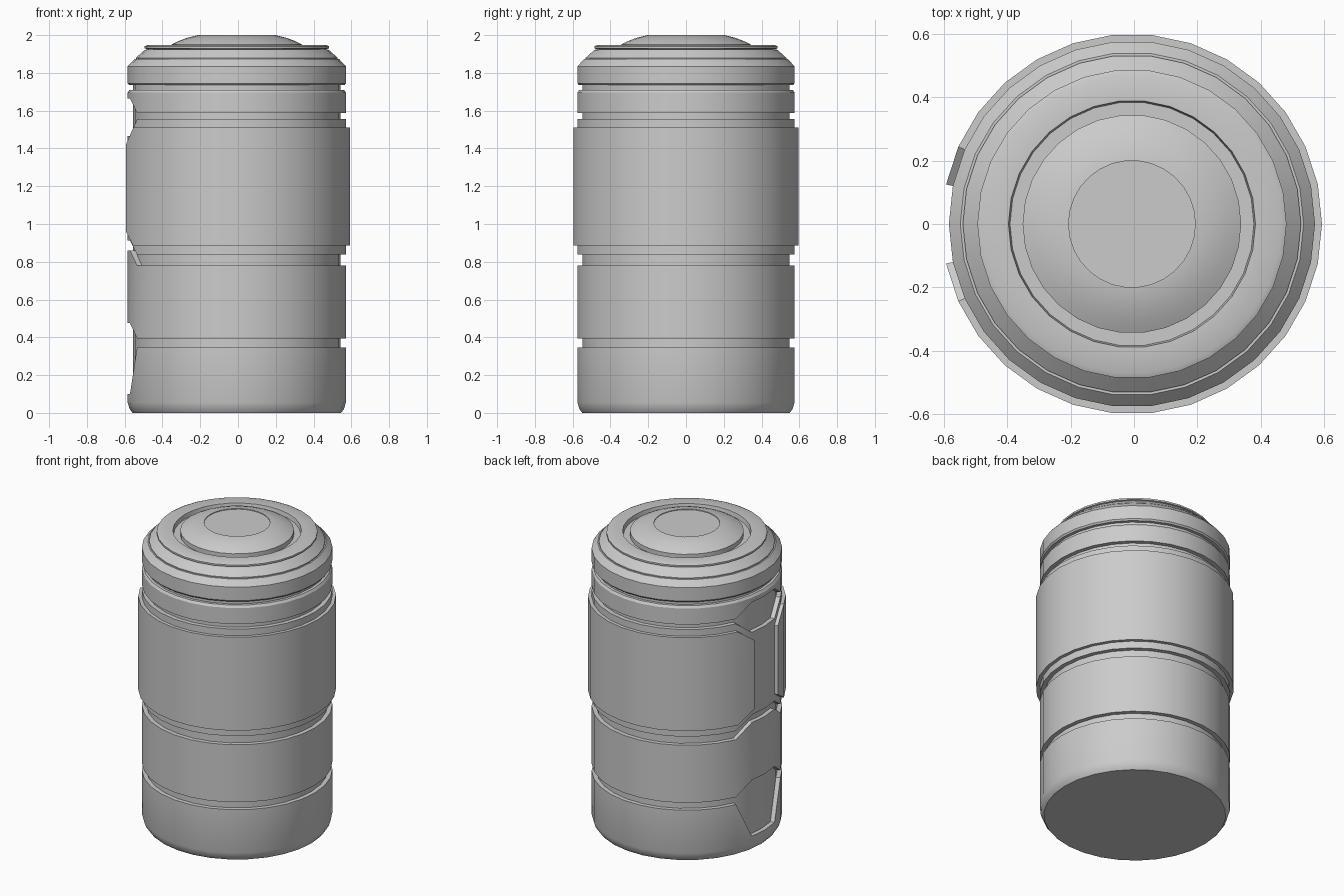
import bpy, bmesh
from math import cos, sin, radians

if "Cube" in bpy.data.objects:
    bpy.data.objects.remove(bpy.data.objects["Cube"])

N = 30                 # sides
CX = -0.0065           # axis offset: left side is notched
PANEL = (14, 15, 16)   # columns of the left-hand panel (168, 180, 192 degrees)


def ring_point(r, z, j):
    a = radians(360 / N * j)
    return (CX + r * cos(a), r * sin(a), z)


def finish(bm, name):
    bmesh.ops.recalc_face_normals(bm, faces=bm.faces)
    me = bpy.data.meshes.new(name)
    bm.to_mesh(me)
    bm.free()
    ob = bpy.data.objects.new(name, me)
    bpy.context.collection.objects.link(ob)
    bpy.ops.object.select_all(action='DESELECT')
    ob.select_set(True)
    bpy.context.view_layer.objects.active = ob
    bpy.ops.object.shade_smooth_by_angle(angle=radians(25))
    return ob


def lathe(name, profile):
    """Revolve (radius, z, panel shift) rows and cap both ends."""
    bm = bmesh.new()
    rings = [[bm.verts.new(ring_point(r, z + (dz if j in PANEL else 0), j))
              for j in range(N)] for r, z, dz in profile]
    for a, b in zip(rings, rings[1:]):
        for j in range(N):
            k = (j + 1) % N
            bm.faces.new((a[j], a[k], b[k], b[j]))
    bm.faces.new(rings[0])
    bm.faces.new(rings[-1])
    return finish(bm, name)


R, G = 0.578, 0.55     # shell radius, groove radius

# Shell with ring grooves that flare into recesses on the left side
lathe("body", [
    (0.552, 0, 0), (0.567, 0.02, 0), (R, 0.055, 0),
    (R, 0.345, -0.245), (G, 0.345, -0.245), (G, 0.395, 0.08), (R, 0.395, 0.08),
    (R, 0.78, 0.08), (G, 0.78, 0.08), (G, 0.838, 0.075), (R, 0.838, 0.075),
    (R, 1.555, -0.09), (G, 1.555, -0.09), (G, 1.588, 0.077), (R, 1.588, 0.077),
    (R, 1.695, 0), (0.568, 1.71, 0), (G, 1.71, 0), (G, 1.75, 0)])

# Lid with stepped shoulder, rim, trough and domed button
lathe("lid", [(r, z, 0) for r, z in [
    (G, 1.735), (0.57, 1.735), (R, 1.745), (R, 1.835), (0.542, 1.873),
    (0.534, 1.873), (0.534, 1.88), (0.487, 1.922), (0.472, 1.925),
    (0.488, 1.93), (0.488, 1.941), (0.472, 1.948), (0.39, 1.948),
    (0.385, 1.92), (0.345, 1.92), (0.345, 1.95), (0.31, 1.968),
    (0.265, 1.985), (0.205, 2.0), (0.2, 2.0), (0.2, 1.995)]])

# Raised band, open at the left panel, with clipped corners
bm = bmesh.new()
sections = []
for j in range(16, 16 + 29):
    end = j % N in PANEL
    lo, hi = (0.96, 1.42) if end else (0.885, 1.51)
    sections.append([bm.verts.new(ring_point(r, z, j)) for r, z in
                     ((0.57, lo), (0.6, lo), (0.6, hi), (0.57, hi))])
for a, b in zip(sections, sections[1:]):
    for i in range(4):
        k = (i + 1) % 4
        bm.faces.new((a[i], a[k], b[k], b[i]))
bm.faces.new(sections[0])
bm.faces.new(sections[-1])
finish(bm, "raised_band")
